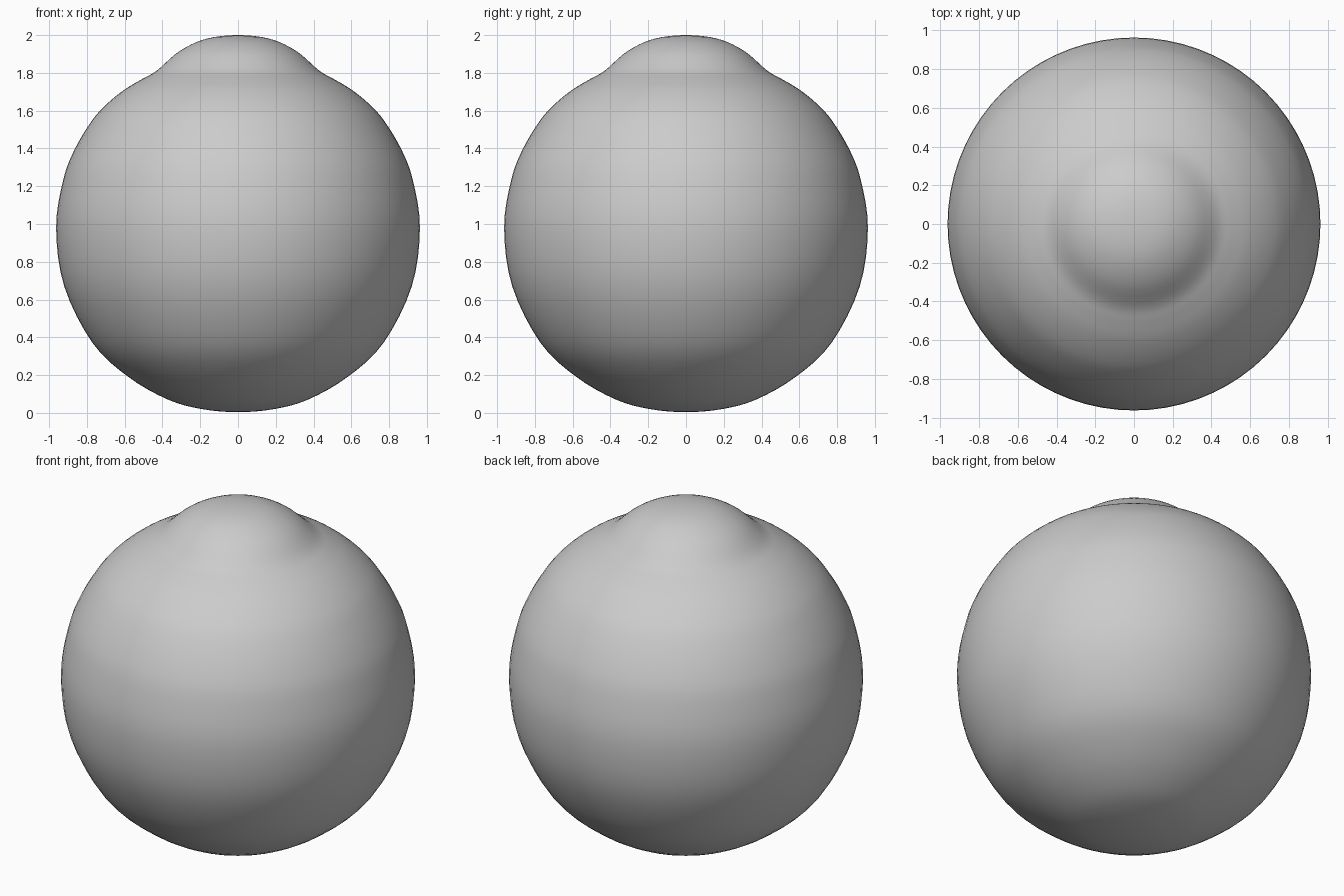
import bpy, bmesh, math

if "Cube" in bpy.data.objects:
    bpy.data.objects.remove(bpy.data.objects["Cube"])

# Half profile (radius, height) from the base to the crown
PROFILE = [(0, 0.004), (0.19, 0.02), (0.37, 0.07), (0.58, 0.19), (0.77, 0.37),
           (0.92, 0.67), (0.963, 0.98), (0.925, 1.235), (0.865, 1.395),
           (0.775, 1.545), (0.695, 1.635), (0.60, 1.712), (0.51, 1.766),
           (0.43, 1.812), (0.31, 1.915), (0.17, 1.98), (0, 2.0)]
SEGMENTS = 72
STEPS = 4


def smooth_profile(points, steps):
    """Catmull-Rom curve through the points, mirrored at both poles."""
    pts = [(-points[1][0], points[1][1])] + points + [(-points[-2][0], points[-2][1])]
    out = []
    for a, b, c, d in zip(pts, pts[1:], pts[2:], pts[3:]):
        for s in range(steps):
            t = s / steps
            out.append(tuple(0.5 * (2 * q + (r - p) * t + (2 * p - 5 * q + 4 * r - u) * t ** 2
                                    + (3 * q - p - 3 * r + u) * t ** 3)
                             for p, q, r, u in zip(a, b, c, d)))
    return out + [points[-1]]


# Turned body: one ring per profile point, closed with a fan at each pole
curve = smooth_profile(PROFILE, STEPS)
bm = bmesh.new()
bottom = bm.verts.new((0, 0, curve[0][1]))
top = bm.verts.new((0, 0, curve[-1][1]))
rings = []
for r, z in curve[1:-1]:
    rings.append([bm.verts.new((r * math.cos(2 * math.pi * i / SEGMENTS),
                                r * math.sin(2 * math.pi * i / SEGMENTS), max(z, 0)))
                  for i in range(SEGMENTS)])
for i in range(SEGMENTS):
    j = (i + 1) % SEGMENTS
    bm.faces.new((bottom, rings[0][j], rings[0][i]))
    for lo, hi in zip(rings, rings[1:]):
        bm.faces.new((lo[i], lo[j], hi[j], hi[i]))
    bm.faces.new((rings[-1][i], rings[-1][j], top))
for f in bm.faces:
    f.smooth = True
mesh = bpy.data.meshes.new("domed_ball")
bm.to_mesh(mesh)
bm.free()

# Plain grey surface
grey = bpy.data.materials.new("light_grey")
grey.diffuse_color = (0.6, 0.6, 0.6, 1)
grey.use_nodes = True
grey.node_tree.nodes["Principled BSDF"].inputs["Base Color"].default_value = grey.diffuse_color
mesh.materials.append(grey)
bpy.context.collection.objects.link(bpy.data.objects.new("domed_ball", mesh))
